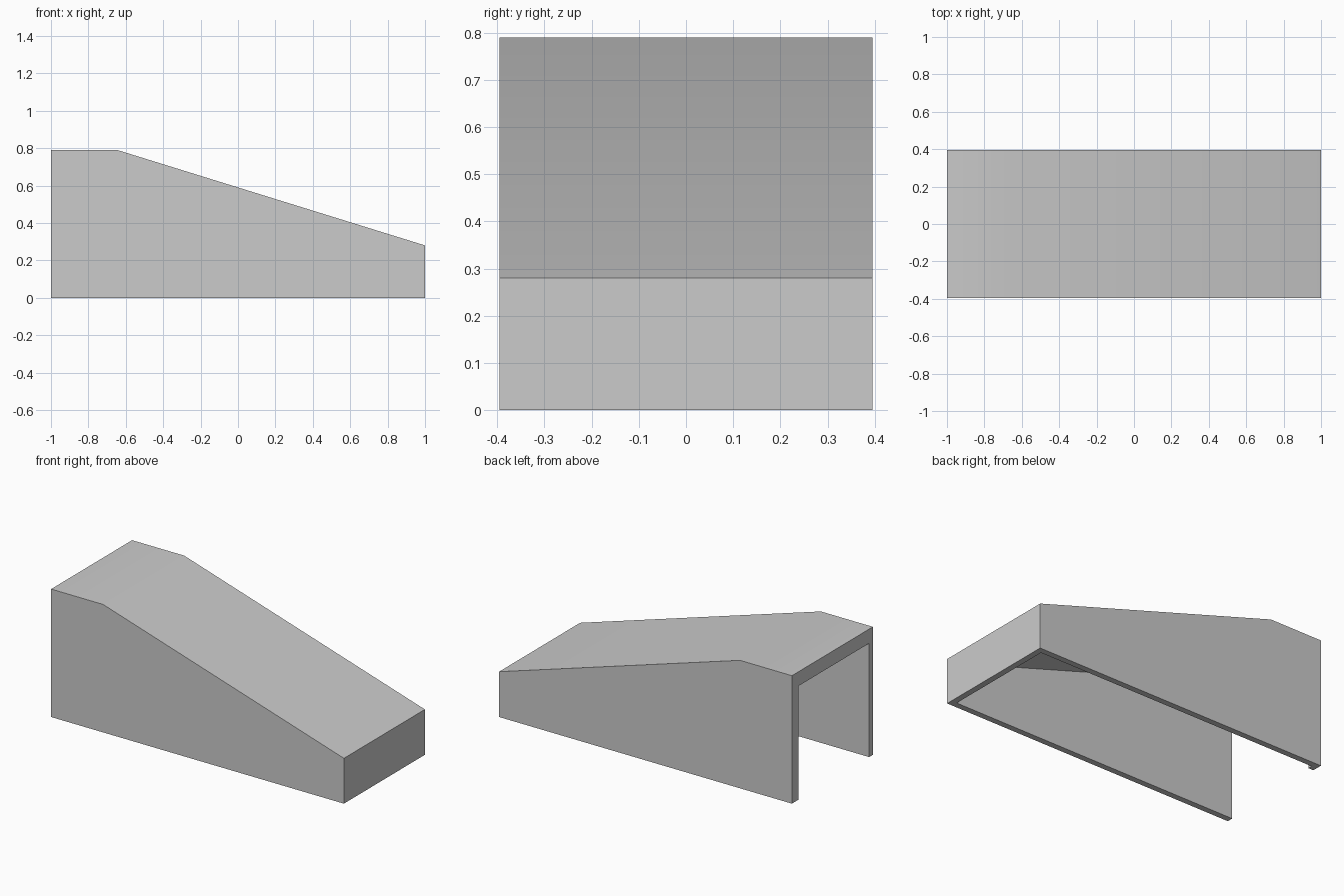
import bpy
import bmesh
import math

if "Cube" in bpy.data.objects:
    bpy.data.objects.remove(bpy.data.objects["Cube"])

HALF_Y = 0.395
HEIGHT = 0.79
WALL = 0.037
LIP_DEPTH = 0.035

grey = bpy.data.materials.new("plain_grey")
grey.use_nodes = True
colour = (0.6, 0.6, 0.6, 1)
grey.diffuse_color = colour
grey.node_tree.nodes["Principled BSDF"].inputs["Base Color"].default_value = colour


def add_object(name, bm):
    bmesh.ops.recalc_face_normals(bm, faces=bm.faces)
    mesh = bpy.data.meshes.new(name)
    bm.to_mesh(mesh)
    bm.free()
    mesh.materials.append(grey)
    obj = bpy.data.objects.new(name, mesh)
    bpy.context.collection.objects.link(obj)
    return obj


def add_box(name, low, high):
    bm = bmesh.new()
    bmesh.ops.create_cube(bm, size=1)
    for v in bm.verts:
        v.co = [l + (c + 0.5) * (h - l) for c, l, h in zip(v.co, low, high)]
    return add_object(name, bm)


# Sloped cover: side profile extruded across, open underneath and at the tall end
profile = [(-1, 0), (1, 0), (1, 0.28), (-0.645, HEIGHT), (-1, HEIGHT)]
bm = bmesh.new()
side = bm.faces.new([bm.verts.new((x, -HALF_Y, z)) for x, z in profile])
extruded = bmesh.ops.extrude_face_region(bm, geom=[side], use_keep_orig=True)["geom"]
for v in extruded:
    if isinstance(v, bmesh.types.BMVert):
        v.co.y = HALF_Y
bmesh.ops.recalc_face_normals(bm, faces=bm.faces)
openings = [f for f in bm.faces if f.normal.z < -0.9 or f.normal.x < -0.9]
bmesh.ops.delete(bm, geom=openings, context="FACES")
cover = add_object("sloped_cover", bm)

# Wall thickness, grown inwards
shell = cover.modifiers.new("wall_thickness", "SOLIDIFY")
shell.thickness = WALL
shell.offset = -1
shell.use_even_offset = True
shell.use_quality_normals = True
bpy.ops.object.select_all(action="DESELECT")
bpy.context.view_layer.objects.active = cover
cover.select_set(True)
bpy.ops.object.modifier_apply(modifier=shell.name)
bpy.ops.object.shade_smooth_by_angle(angle=math.radians(30))

# Inner lips around the open end: one under the roof, one on the back wall
inner_y = HALF_Y - WALL
add_box("roof_lip", (-1, -inner_y, HEIGHT - 0.088), (-1 + LIP_DEPTH, inner_y, HEIGHT - WALL))
add_box("back_wall_lip", (-1, HALF_Y - 0.064, 0), (-1 + LIP_DEPTH, inner_y, HEIGHT - 0.088))
